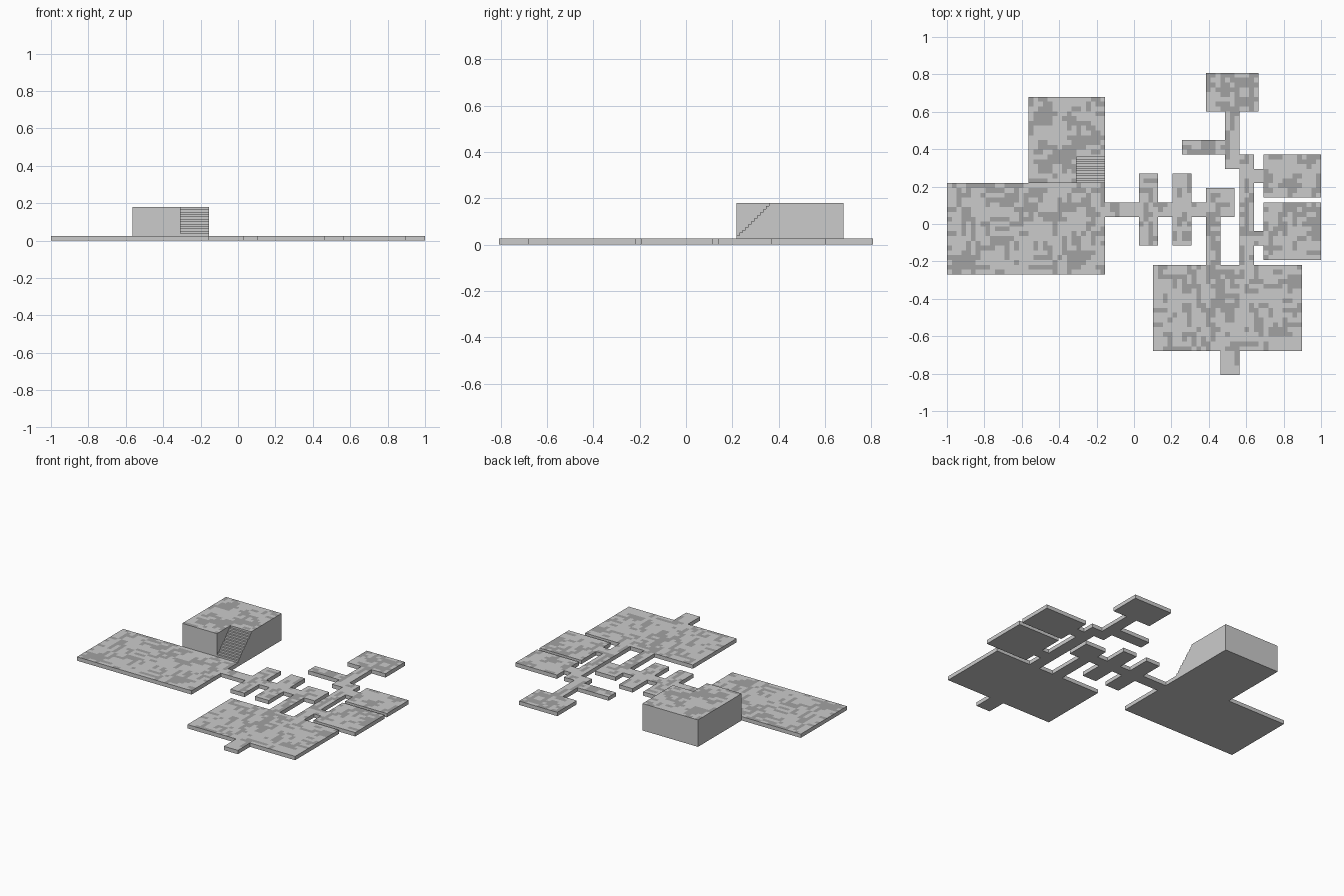
import bpy, bmesh, random

if "Cube" in bpy.data.objects:
    bpy.data.objects.remove(bpy.data.objects["Cube"])

random.seed(7)
T = 2 / 78                      # one floor tile; the plan is 78 x 63 tiles
OX, OY = -39, -31.5             # tile coordinates of the plan corner
LOW, HIGH = 1, 7                # floor and platform heights in tiles

# Rooms: name -> (height, list of tile rectangles x0, y0, x1, y1)
ROOMS = {
    "great_hall": (LOW, [(0, 21, 33, 40)]),
    "raised_platform": (HIGH, [(17, 40, 33, 58)]),
    "west_passage": (LOW, [(33, 33, 54, 36), (40, 27, 44, 42), (47, 27, 51, 42)]),
    "south_passage": (LOW, [(54, 33, 60, 39), (54, 23, 57, 33)]),
    "east_passage": (LOW, [(61, 23, 64, 46), (58, 43, 61, 46), (64, 40, 66, 43),
                           (64, 27, 66, 30)]),
    "north_passage": (LOW, [(58, 46, 61, 55), (49, 46, 58, 49)]),
    "north_room": (LOW, [(54, 55, 65, 63)]),
    "upper_east_room": (LOW, [(66, 37, 78, 46)]),
    "lower_east_room": (LOW, [(66, 24, 78, 36)]),
    "south_hall": (LOW, [(43, 23 - 18, 74, 23)]),
    "entrance_step": (LOW, [(57, 0, 61, 5)]),
}
STAIR = (27, 40, 33, 46)


def grey(name, v):
    m = bpy.data.materials.new(name)
    m.diffuse_color = (v, v, v, 1)
    m.use_nodes = True
    m.node_tree.nodes["Principled BSDF"].inputs["Base Color"].default_value = m.diffuse_color
    return m


light = grey("light_stone", 0.8)
dark = grey("dark_stone", 0.36)


def cells_of(r):
    return [(x, y) for x in range(r[0], r[2]) for y in range(r[1], r[3])]


def quad(bm, pts, mat=0):
    vs = [bm.verts.new(((x + OX) * T, (y + OY) * T, z * T)) for x, y, z in pts]
    bm.faces.new(vs).material_index = mat


def finish(bm, name):
    bmesh.ops.remove_doubles(bm, verts=bm.verts, dist=1e-5)
    me = bpy.data.meshes.new(name)
    bm.to_mesh(me)
    bm.free()
    me.materials.append(light)
    me.materials.append(dark)
    bpy.context.collection.objects.link(bpy.data.objects.new(name, me))


# Height of every tile, used to leave out walls between joined rooms
height = {c: h for h, rects in ROOMS.values() for r in rects for c in cells_of(r)}
stair_cells = set(cells_of(STAIR))

# Dark tiles in short random runs
dark_cells = set()
for x, y in height:
    if random.random() < 0.19:
        dx, dy = random.choice([(1, 0), (0, 1)])
        dark_cells |= {(x + dx * i, y + dy * i) for i in range(random.choice([1, 2, 2, 3, 4]))}

# Room slabs with tiled tops
for name, (h, rects) in ROOMS.items():
    bm = bmesh.new()
    for x, y in sorted({c for r in rects for c in cells_of(r)}):
        X, Y = x + 1, y + 1
        quad(bm, [(x, y, 0), (x, Y, 0), (X, Y, 0), (X, y, 0)])
        if (x, y) in stair_cells:
            continue
        quad(bm, [(x, y, h), (X, y, h), (X, Y, h), (x, Y, h)], int((x, y) in dark_cells))
        for n, a, b in (((x - 1, y), (x, Y), (x, y)), ((X, y), (X, y), (X, Y)),
                        ((x, y - 1), (x, y), (X, y)), ((x, Y), (X, Y), (x, Y))):
            base = height.get(n, 0)
            if base < h:
                quad(bm, [(*a, base), (*b, base), (*b, h), (*a, h)])
    finish(bm, name)

# Staircase: twelve half-tile steps with the wall beside them
bm = bmesh.new()
x0, y0, x1, y1 = STAIR
for i in range(12):
    a, b = y0 + i / 2, y0 + (i + 1) / 2
    z = LOW + i / 2
    t = z + 0.5
    quad(bm, [(x0, a, z), (x1, a, z), (x1, a, t), (x0, a, t)])
    quad(bm, [(x0, a, t), (x1, a, t), (x1, b, t), (x0, b, t)])
    quad(bm, [(x1, a, 0), (x1, b, 0), (x1, b, t), (x1, a, t)])
    if t < HIGH:
        quad(bm, [(x0, a, t), (x0, b, t), (x0, b, HIGH), (x0, a, HIGH)])
finish(bm, "staircase")
